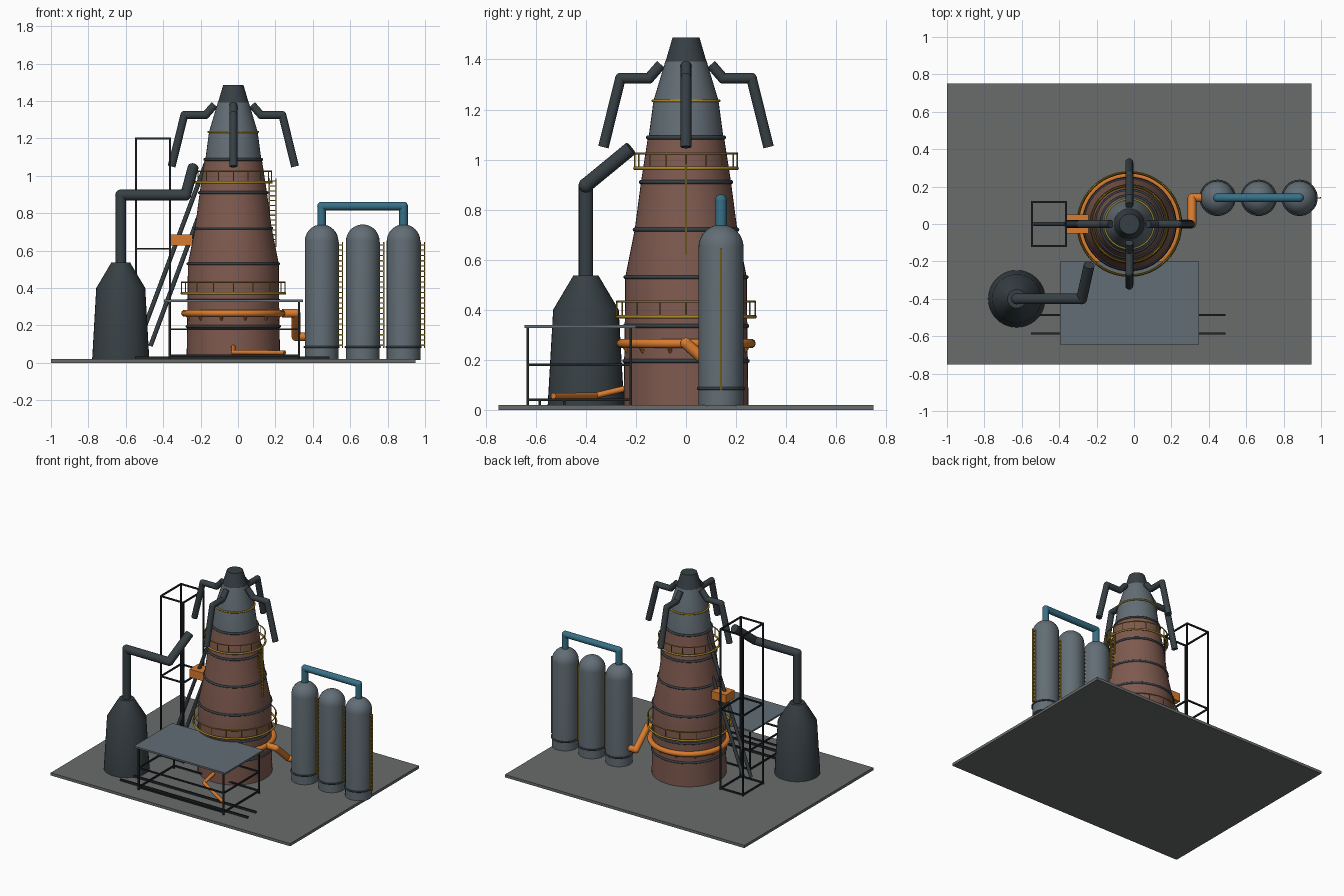
import bpy, bmesh, math
from mathutils import Vector, Matrix

if "Cube" in bpy.data.objects:
    bpy.data.objects.remove(bpy.data.objects["Cube"])

def material(name, r, g, b):
    m = bpy.data.materials.new(name)
    m.diffuse_color = (*[(c / 255) ** 2.2 for c in (r, g, b)], 1)
    m.use_nodes = True
    m.node_tree.nodes["Principled BSDF"].inputs["Base Color"].default_value = m.diffuse_color
    return m

PLATE = material("slab_grey", 105, 108, 108)
BRICK = material("brick", 125, 90, 80)
STEEL = material("steel", 98, 109, 116)
DARK = material("dark_steel", 58, 66, 70)
FRAME = material("black_frame", 38, 42, 44)
ORANGE = material("orange", 215, 122, 50)
YELLOW = material("yellow", 170, 135, 40)
BLUE = material("blue", 58, 112, 134)

def finish(name, bm, mat, smooth=True):
    bmesh.ops.recalc_face_normals(bm, faces=bm.faces)
    me = bpy.data.meshes.new(name)
    bm.to_mesh(me)
    bm.free()
    ob = bpy.data.objects.new(name, me)
    bpy.context.collection.objects.link(ob)
    me.materials.append(mat)
    if smooth:
        bpy.ops.object.select_all(action='DESELECT')
        ob.select_set(True)
        bpy.context.view_layer.objects.active = ob
        bpy.ops.object.shade_smooth_by_angle(angle=math.radians(35))
    return ob

def add_box(bm, x0, x1, y0, y1, z0, z1):
    m = Matrix.Translation(((x0 + x1) / 2, (y0 + y1) / 2, (z0 + z1) / 2))
    bmesh.ops.create_cube(bm, size=1, matrix=m @ Matrix.Diagonal((x1 - x0, y1 - y0, z1 - z0, 1)))

def box(name, mat, *dims):
    bm = bmesh.new()
    add_box(bm, *dims)
    return finish(name, bm, mat, False)

def add_rod(bm, a, b, r, sides=16):
    a, b = Vector(a), Vector(b)
    q = (b - a).to_track_quat('Z', 'Y').to_matrix().to_4x4()
    bmesh.ops.create_cone(bm, cap_ends=True, segments=sides, radius1=r, radius2=r,
                          depth=(b - a).length, matrix=Matrix.Translation((a + b) / 2) @ q)

def pipe(name, mat, pts, r):
    bm = bmesh.new()
    for a, b in zip(pts, pts[1:]):
        add_rod(bm, a, b, r)
    for p in pts[1:-1]:
        bmesh.ops.create_uvsphere(bm, u_segments=16, v_segments=10, radius=r * 1.02,
                                  matrix=Matrix.Translation(p))
    return finish(name, bm, mat)

def lathe(name, mat, profile, x, y, sides=40):
    bm = bmesh.new()
    rings = [[bm.verts.new((x + r * math.cos(i * math.tau / sides), y + r * math.sin(i * math.tau / sides), z))
              for i in range(sides)] for r, z in profile]
    for lo, hi in zip(rings, rings[1:]):
        for i in range(sides):
            j = (i + 1) % sides
            bm.faces.new((lo[i], lo[j], hi[j], hi[i]))
    bm.faces.new(rings[0])
    bm.faces.new(rings[-1])
    return finish(name, bm, mat)

def hoop(name, mat, x, y, z, R, r):
    bpy.ops.mesh.primitive_torus_add(location=(x, y, z), major_radius=R, minor_radius=r,
                                     major_segments=48, minor_segments=10)
    ob = bpy.context.object
    ob.name = name
    ob.data.materials.append(mat)
    bpy.ops.object.shade_smooth_by_angle(angle=math.radians(40))

def ladder(name, x0, x1, y, z0, z1, n):
    bm = bmesh.new()
    for x in (x0, x1):
        add_box(bm, x - .003, x + .003, y - .004, y + .004, z0, z1)
    for i in range(n):
        z = z0 + (i + .5) * (z1 - z0) / n
        add_box(bm, x0, x1, y - .003, y + .003, z - .003, z + .003)
    finish(name, bm, YELLOW, False)

def frame(name, xs, ys, z0, z1, levels, t):
    bm = bmesh.new()
    for x in xs:
        for y in ys:
            add_box(bm, x - t, x + t, y - t, y + t, z0, z1)
    for z in levels:
        for y in ys:
            add_box(bm, xs[0], xs[1], y - t, y + t, z - t, z + t)
        for x in xs:
            add_box(bm, x - t, x + t, ys[0], ys[1], z - t, z + t)
    finish(name, bm, FRAME, False)

# ground slab
box("base_slab", PLATE, -1, .95, -.75, .75, 0, .02)

# furnace shell, throat and cap
FX = -.025
lathe("furnace_stack", BRICK, [(.25, .015), (.247, .2), (.245, .33), (.243, .53), (.205, .72),
                               (.18, .91), (.152, 1.09)], FX, 0, 48)
lathe("furnace_throat", STEEL, [(.15, 1.085), (.13, 1.235), (.083, 1.392)], FX, 0)
lathe("furnace_cap", DARK, [(.083, 1.388), (.054, 1.487)], FX, 0)
for i, (z, R) in enumerate([(.195, .247), (.335, .245), (.53, .242), (.72, .205), (.91, .181), (1.088, .152)]):
    hoop(f"shell_band_{i + 1}", DARK, FX, 0, z, R, .008)
hoop("throat_band", YELLOW, FX, 0, 1.235, .132, .006)

# railed walkways
for name, z, R in (("lower_walkway", .372, .276), ("upper_walkway", .965, .204)):
    hoop(name + "_ring", YELLOW, FX, 0, z, R, .007)
    hoop(name + "_rail", YELLOW, FX, 0, z + .06, R, .004)
    bm = bmesh.new()
    for k in range(16):
        a = k * math.tau / 16
        p = Vector((FX + R * math.cos(a), R * math.sin(a), z))
        add_rod(bm, p, p + Vector((0, 0, .06)), .003, 6)
    finish(name + "_posts", bm, YELLOW)
ladder("furnace_ladder", .167, .203, 0, .62, .985, 14)

# gas uptakes around the top
for k in range(4):
    c, s = round(math.cos(k * math.pi / 2)), round(math.sin(k * math.pi / 2))
    pipe(f"uptake_{k + 1}", DARK, [(FX + r * c, r * s, z) for r, z in
                                  ((.1, 1.38), (.148, 1.325), (.262, 1.325), (.33, 1.05))], .021)

# hot blast ring main, nozzles and feed
hoop("blast_ring", ORANGE, FX, 0, .265, .26, .019)
bm = bmesh.new()
for k in range(12):
    a = (k + .5) * math.tau / 12
    d = Vector((math.cos(a), math.sin(a), 0))
    o = Vector((FX, 0, 0))
    add_rod(bm, o + d * .26 + Vector((0, 0, .26)), o + d * .24 + Vector((0, 0, .23)), .008, 10)
finish("blast_nozzles", bm, ORANGE)
pipe("blast_feed", ORANGE, [(.235, 0, .265), (.31, 0, .265), (.31, .14, .14), (.39, .14, .14)], .023)

# three stoves with ladders and a link pipe
dome = [(.09 * math.cos(t * math.pi / 16), .65 + .09 * math.sin(t * math.pi / 16)) for t in range(8)]
for i, x in enumerate((.447, .667, .885)):
    lathe(f"stove_{i + 1}", STEEL, [(.09, .015)] + dome + [(.004, .74)], x, .14, 32)
    hoop(f"stove_band_{i + 1}", DARK, x, .14, .085, .091, .006)
    ladder(f"stove_ladder_{i + 1}", x + .09, x + .112, .14, .08, .645, 20)
pipe("stove_link_pipe", BLUE, [(.447, .14, .72), (.447, .14, .838), (.885, .14, .838), (.885, .14, .72)], .023)

# dust catcher and downcomer
DX, DY = -.627, -.4
lathe("dust_catcher", DARK, [(.153, .015), (.131, .4), (.05, .537)], DX, DY)
pipe("downcomer", DARK, [(DX, DY, .52), (DX, DY, .897), (-.28, DY, .897), (-.24, -.22, 1.045)], .029)

# skip incline, skip car and support tower
for i, (a, b) in enumerate((((-.53, 0, .11), (-.14, 0, 1.15)), ((-.468, 0, .09), (-.085, 0, 1.12)))):
    pipe(f"skip_rail_{i + 1}", DARK, [a, b], .012)
box("skip_car", ORANGE, -.36, -.243, -.05, .05, .627, .687)
frame("skip_tower", (-.546, -.364), (-.117, .117), .02, 1.205, (.03, .61, 1.2), .005)

# cast house roof, frame, track and runner
box("cast_house_roof", STEEL, -.396, .347, -.645, -.2, .326, .338)
frame("cast_house_frame", (-.366, .326), (-.632, -.22), .02, .33, (.04, .18), .005)
for y in (-.487, -.585):
    box("rail_track", FRAME, -.55, .49, y - .005, y + .005, .018, .035)
pipe("iron_runner", ORANGE, [(FX, -.23, .088), (FX, -.36, .057), (.25, -.53, .055)], .012)
